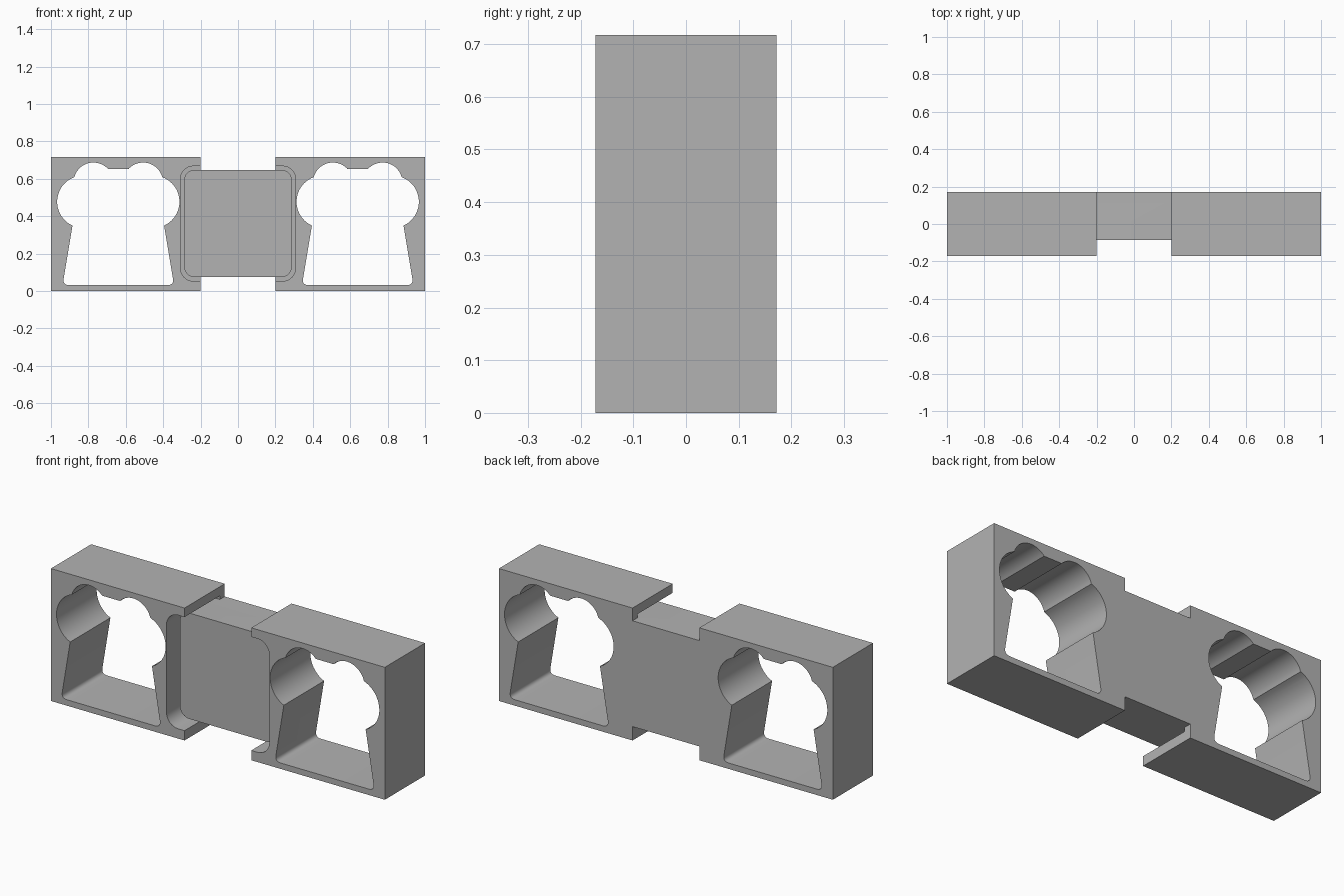
import bpy, bmesh
from math import pi, cos, sin, atan2, radians
from mathutils import Vector

if "Cube" in bpy.data.objects:
    bpy.data.objects.remove(bpy.data.objects["Cube"])

FRONT, BACK, HEIGHT = -0.172, 0.172, 0.717
MID = 0.64            # x of each opening
GROOVE_FLOOR = 0.13

grey = bpy.data.materials.new("plain grey")
grey.use_nodes = True
colour = (0.45, 0.45, 0.45, 1)
grey.diffuse_color = colour
grey.node_tree.nodes["Principled BSDF"].inputs["Base Color"].default_value = colour


def rounded_rect(x0, x1, z0, z1, r, steps=8):
    """Outline of a rectangle with rounded corners, counter-clockwise."""
    centres = [(x1 - r, z1 - r), (x0 + r, z1 - r), (x0 + r, z0 + r), (x1 - r, z0 + r)]
    return [(cx + r * cos(a), cz + r * sin(a))
            for k, (cx, cz) in enumerate(centres)
            for a in [(k + i / steps) * pi / 2 for i in range(steps + 1)]]


def arc(p, q, s, steps=20):
    """Clockwise arc from p through q to s."""
    (ax, ay), (bx, by), (cx, cy) = p, q, s
    d = 2 * (ax * (by - cy) + bx * (cy - ay) + cx * (ay - by))
    a2, b2, c2 = ax * ax + ay * ay, bx * bx + by * by, cx * cx + cy * cy
    ux = (a2 * (by - cy) + b2 * (cy - ay) + c2 * (ay - by)) / d
    uy = (a2 * (cx - bx) + b2 * (ax - cx) + c2 * (bx - ax)) / d
    r = ((ax - ux) ** 2 + (ay - uy) ** 2) ** 0.5
    t0, t1 = atan2(ay - uy, ax - ux), atan2(cy - uy, cx - ux)
    sweep = (t0 - t1) % (2 * pi)
    return [(ux + r * cos(t0 - sweep * i / steps), uy + r * sin(t0 - sweep * i / steps))
            for i in range(steps + 1)]


def fillet(before, corner, after, size, steps=8):
    """Rounded corner as a quadratic curve."""
    c = Vector(corner)
    a = c + (Vector(before) - c).normalized() * size
    b = c + (Vector(after) - c).normalized() * size
    return [tuple(a * (1 - t) ** 2 + c * 2 * t * (1 - t) + b * t * t)
            for t in [i / steps for i in range(steps + 1)]]


def prism(name, outline, y0, y1):
    """Extrude an x-z outline along y."""
    bm = bmesh.new()
    face = bm.faces.new([bm.verts.new((x, y0, z)) for x, z in outline])
    out = bmesh.ops.extrude_face_region(bm, geom=[face])["geom"]
    bmesh.ops.translate(bm, vec=(0, y1 - y0, 0),
                        verts=[g for g in out if isinstance(g, bmesh.types.BMVert)])
    bmesh.ops.recalc_face_normals(bm, faces=bm.faces)
    mesh = bpy.data.meshes.new(name)
    bm.to_mesh(mesh)
    bm.free()
    mesh.materials.append(grey)
    ob = bpy.data.objects.new(name, mesh)
    bpy.context.collection.objects.link(ob)
    return ob


def combine(target, tool, operation):
    """Apply a boolean and discard the tool."""
    mod = target.modifiers.new(operation.title(), 'BOOLEAN')
    mod.operation, mod.solver, mod.object = operation, 'EXACT', tool
    bpy.context.view_layer.objects.active = target
    bpy.ops.object.modifier_apply(modifier=mod.name)
    bpy.data.objects.remove(tool)


# Opening: flared stem, two side bulges and two top lobes
foot, neck, shoulder, dip = (-0.298, 0.032), (-0.245, 0.35), (-0.235, 0.609), (-0.054, 0.652)
half = fillet((0, foot[1]), foot, neck, 0.035)
half += arc(neck, (-0.327, 0.475), shoulder)
half += arc(shoulder, (-0.139, 0.687), dip)[1:]
opening = half + [(-x, z) for x, z in reversed(half)]

# Centre plate, standing back from the front
body = prism("joined_frame", rounded_rect(-0.288, 0.288, 0.075, 0.648, 0.055), -0.085, BACK)

# End blocks, each with its opening and its share of the plate recess
for side in (-1, 1):
    x0, x1 = sorted((side * 0.2, side))
    block = prism("end_block", [(x0, 0), (x1, 0), (x1, HEIGHT), (x0, HEIGHT)], FRONT, BACK)
    recess = prism("recess_cutter", rounded_rect(-0.308, 0.308, 0.053, 0.668, 0.07),
                   FRONT - 0.1, GROOVE_FLOOR)
    hole = prism("opening_cutter", [(x + side * MID, z) for x, z in opening],
                 FRONT - 0.1, BACK + 0.1)
    combine(block, recess, 'DIFFERENCE')
    combine(block, hole, 'DIFFERENCE')
    combine(body, block, 'UNION')

# Smooth the curved walls, keep the edges crisp
bpy.ops.object.select_all(action='DESELECT')
body.select_set(True)
bpy.context.view_layer.objects.active = body
bpy.ops.object.shade_smooth_by_angle(angle=radians(25))
